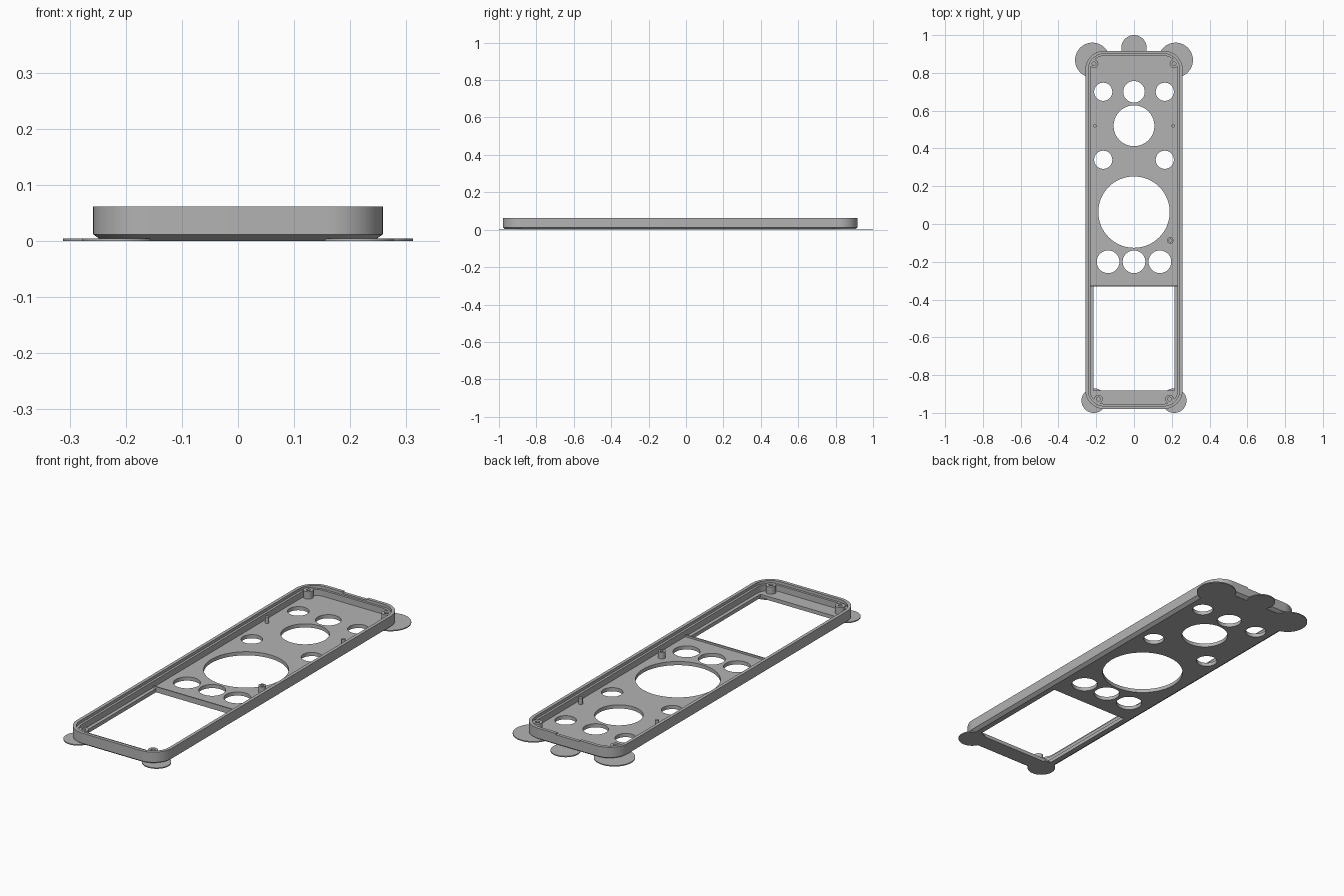
import bpy, bmesh, math

if "Cube" in bpy.data.objects:
    bpy.data.objects.remove(bpy.data.objects["Cube"])

grey = bpy.data.materials.new("light_grey")
grey.diffuse_color = (0.45, 0.45, 0.45, 1)
grey.use_nodes = True
grey.node_tree.nodes["Principled BSDF"].inputs["Base Color"].default_value = grey.diffuse_color

X, Y0, Y1, R = 0.258, -0.979, 0.917, 0.10   # outer footprint and corner radius
FLOOR, TOP = 0.018, 0.062


def finish(name, bm):
    bmesh.ops.recalc_face_normals(bm, faces=bm.faces)
    me = bpy.data.meshes.new(name)
    bm.to_mesh(me)
    bm.free()
    ob = bpy.data.objects.new(name, me)
    bpy.context.collection.objects.link(ob)
    me.materials.append(grey)
    return ob


def loft(name, rings):
    """Closed solid skinned through equal-length rings of points."""
    bm = bmesh.new()
    loops = [[bm.verts.new(p) for p in ring] for ring in rings]
    n = len(loops[0])
    for a, b in zip(loops, loops[1:]):
        for i in range(n):
            j = (i + 1) % n
            bm.faces.new((a[i], a[j], b[j], b[i]))
    bm.faces.new(loops[0][::-1])
    bm.faces.new(loops[-1])
    return finish(name, bm)


def rounded(inset, z, steps=12):
    r = R - inset
    pts = []
    for k, (cx, cy) in enumerate([(X - R, Y1 - R), (R - X, Y1 - R),
                                  (R - X, Y0 + R), (X - R, Y0 + R)]):
        for s in range(steps + 1):
            a = math.pi / 2 * (k + s / steps)
            pts.append((cx + r * math.cos(a), cy + r * math.sin(a), z))
    return pts


def turned(name, x, y, profile, n=32):
    """Round solid from (radius, height) pairs."""
    return loft(name, [[(x + r * math.cos(2 * math.pi * i / n),
                         y + r * math.sin(2 * math.pi * i / n), z)
                        for i in range(n)] for r, z in profile])


def box(name, x0, x1, y0, y1, z0, z1):
    return loft(name, [[(x0, y0, z), (x1, y0, z), (x1, y1, z), (x0, y1, z)]
                       for z in (z0, z1)])


# Tray: chamfered base, wall, stepped rim and floor
tray = loft("tray", [rounded(i, z) for i, z in (
    (0.017, 0), (0, 0.012), (0, TOP), (0.016, TOP),
    (0.016, 0.048), (0.027, 0.048), (0.027, FLOOR))])

# Round openings, window and rim notch
holes = [(0, 0.70, 0.057), (0, 0.52, 0.108), (0, 0.063, 0.189), (0, -0.20, 0.06)]
for s in (-1, 1):
    holes += [(s * 0.163, 0.70, 0.048), (s * 0.163, 0.34, 0.048),
              (s * 0.137, -0.20, 0.06)]
cutters = [turned("hole_cutter", x, y, [(r, -0.05), (r, 0.1)], 64)
           for x, y, r in holes]
cutters.append(box("window_cutter", -0.214, 0.214, -0.882, -0.33, -0.05, 0.03))
cutters.append(box("notch_cutter", -0.065, 0.065, 0.89, 0.95, 0.056, 0.1))
for c in cutters:
    m = tray.modifiers.new("cut", 'BOOLEAN')
    m.operation, m.solver, m.object = 'DIFFERENCE', 'EXACT', c
bpy.context.view_layer.update()
cut_mesh = bpy.data.meshes.new_from_object(
    tray.evaluated_get(bpy.context.evaluated_depsgraph_get()))
tray.modifiers.clear()
tray.data = cut_mesh
for c in cutters:
    bpy.data.objects.remove(c)

# Low rib along the window's upper edge
box("window_rib", -0.23, 0.23, -0.33, -0.324, FLOOR - 0.004, FLOOR + 0.009)


def boss(name, x, y, r, hole, top):
    return turned(name, x, y, [(r, 0.01), (r, top), (hole, top), (hole, FLOOR)])


# Screw bosses and locating pins
parts = [tray, boss("centre_boss", 0.192, -0.087, 0.017, 0.008, 0.05)]
for s in (-1, 1):
    parts.append(boss("upper_boss", s * 0.212, 0.848, 0.023, 0.010, 0.054))
    parts.append(boss("lower_boss", s * 0.188, -0.927, 0.023, 0.010, 0.054))
    parts.append(turned("locating_pin", s * 0.207, 0.52,
                        [(0.009, 0.01), (0.009, 0.05)], 20))

# Thin corner and end pads
pads = [(0, 0.933, 0.067)]
for s in (-1, 1):
    pads += [(s * 0.22, 0.868, 0.092), (s * 0.213, -0.935, 0.065)]
for x, y, r in pads:
    parts.append(turned("pad", x, y, [(r, 0), (r, 0.005)], 64))

for ob in parts:
    bpy.ops.object.select_all(action='DESELECT')
    ob.select_set(True)
    bpy.context.view_layer.objects.active = ob
    bpy.ops.object.shade_smooth_by_angle(angle=math.radians(30))
